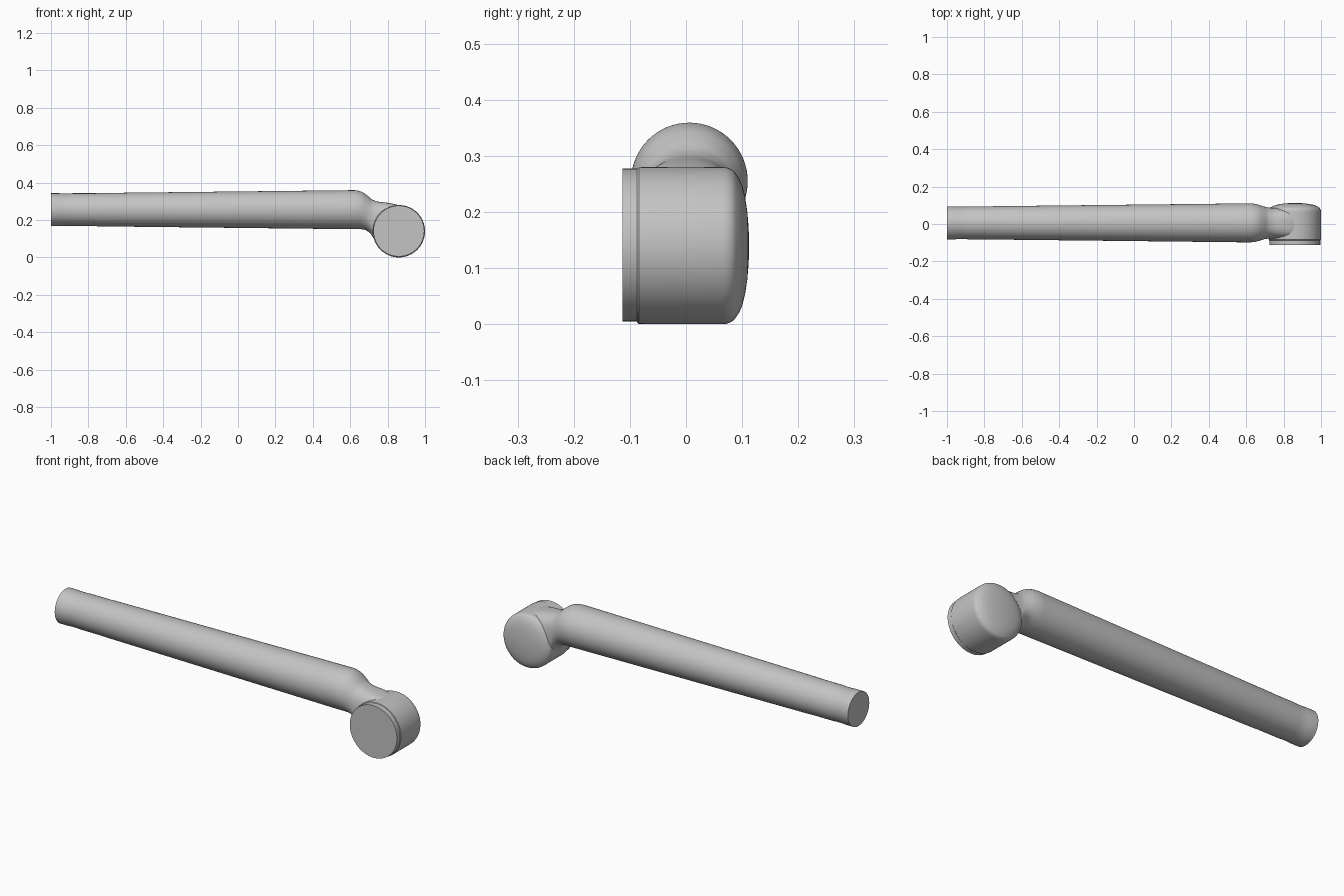
import bpy
import bmesh
from math import cos, sin, pi, radians
from mathutils import Vector

if "Cube" in bpy.data.objects:
    bpy.data.objects.remove(bpy.data.objects["Cube"])

grey = bpy.data.materials.new("light_grey")
grey.use_nodes = True
grey.diffuse_color = (0.55, 0.55, 0.55, 1)
grey.node_tree.nodes["Principled BSDF"].inputs["Base Color"].default_value = grey.diffuse_color
SIDES = 64


def loft(name, rings):
    """Skin a list of closed rings, cap both ends and shade smooth."""
    bm = bmesh.new()
    loops = [[bm.verts.new(p) for p in ring] for ring in rings]
    for a, b in zip(loops, loops[1:]):
        for i in range(SIDES):
            j = (i + 1) % SIDES
            bm.faces.new((a[i], a[j], b[j], b[i]))
    bm.faces.new(loops[0])
    bm.faces.new(loops[-1])
    bmesh.ops.recalc_face_normals(bm, faces=bm.faces)
    mesh = bpy.data.meshes.new(name)
    bm.to_mesh(mesh)
    bm.free()
    mesh.materials.append(grey)
    obj = bpy.data.objects.new(name, mesh)
    bpy.context.collection.objects.link(obj)
    bpy.ops.object.select_all(action='DESELECT')
    obj.select_set(True)
    bpy.context.view_layer.objects.active = obj
    bpy.ops.object.shade_smooth_by_angle(angle=radians(35))
    return obj


def section(x, y0, y1, z0, z1, power=2.0):
    """Rounded cross-section across the arm, squarer as power grows."""
    ring = []
    for i in range(SIDES):
        c, s = cos(2 * pi * i / SIDES), sin(2 * pi * i / SIDES)
        k = (abs(c) ** power + abs(s) ** power) ** (-1 / power)
        ring.append(Vector((x, (y0 + y1) / 2 + (y1 - y0) / 2 * c * k,
                            (z0 + z1) / 2 + (z1 - z0) / 2 * s * k)))
    return ring


def tube_section(x, r):
    return section(x, 0.006 - r, 0.006 + r, 0.255 - r, 0.255 + r)


def turned(name, profile, cx, cz):
    """Solid turned about the y axis from (radius, y) pairs."""
    return loft(name, [[Vector((cx + r * cos(2 * pi * i / SIDES), y,
                                cz + r * sin(2 * pi * i / SIDES)))
                        for i in range(SIDES)] for r, y in profile])


def smooth_path(keys, steps=5):
    """Catmull-Rom interpolation through tuples of section settings."""
    keys = [Vector(k) for k in keys]
    out = []
    for i in range(len(keys) - 1):
        a, b = keys[max(i - 1, 0)], keys[i]
        c, d = keys[i + 1], keys[min(i + 2, len(keys) - 1)]
        for n in range(steps):
            t = n / steps
            out.append(b + (c - a) * (t / 2) + (a * 2 - b * 5 + c * 4 - d) * (t * t / 2)
                       + (b * 3 - a - c * 3 + d) * (t ** 3 / 2))
    return out + [keys[-1]]


# Long tapered tube with a slightly raised end collar
loft("arm_tube", [tube_section(x, r) for x, r in (
    (-1, 0.088), (-0.955, 0.088), (-0.945, 0.0865), (-0.9, 0.0865), (-0.885, 0.088),
    (-0.76, 0.088), (-0.75, 0.089), (0.5, 0.103))])

# Curved neck bending down from the tube into the hub
neck = [
    (0.5, -0.097, 0.109, 0.152, 0.358, 2),
    (0.60, -0.098, 0.110, 0.151, 0.359, 2),
    (0.635, -0.097, 0.109, 0.151, 0.358, 2),
    (0.665, -0.091, 0.103, 0.150, 0.349, 2.05),
    (0.69, -0.083, 0.095, 0.142, 0.332, 2.15),
    (0.71, -0.079, 0.090, 0.125, 0.315, 2.3),
    (0.725, -0.078, 0.088, 0.102, 0.306, 2.5),
    (0.75, -0.079, 0.087, 0.075, 0.298, 2.7),
    (0.80, -0.082, 0.086, 0.060, 0.292, 3),
    (0.84, -0.083, 0.084, 0.060, 0.284, 3.2),
    (0.88, -0.083, 0.080, 0.060, 0.272, 3.2),
]
loft("neck", [section(*k) for k in smooth_path(neck)])

# Hub with rounded rim and shallow domed back
hub = [(0.137, -0.087), (0.1395, -0.084), (0.14, -0.07), (0.14, 0.065)]
hub += [(0.12 + 0.02 * cos(a), 0.065 + 0.026 * sin(a))
        for a in [radians(d) for d in (15, 30, 45, 58, 68)]]
hub += [(0.122 * cos(a), 0.0915 + 0.021 * sin(a) ** 1.2)
        for a in [radians(d) for d in (15, 30, 45, 60, 75, 88)]]
turned("hub", hub, 0.86, 0.14)

# Flat front cover plate
turned("front_cover", [(0.136, -0.113), (0.136, -0.08)], 0.86, 0.141)
